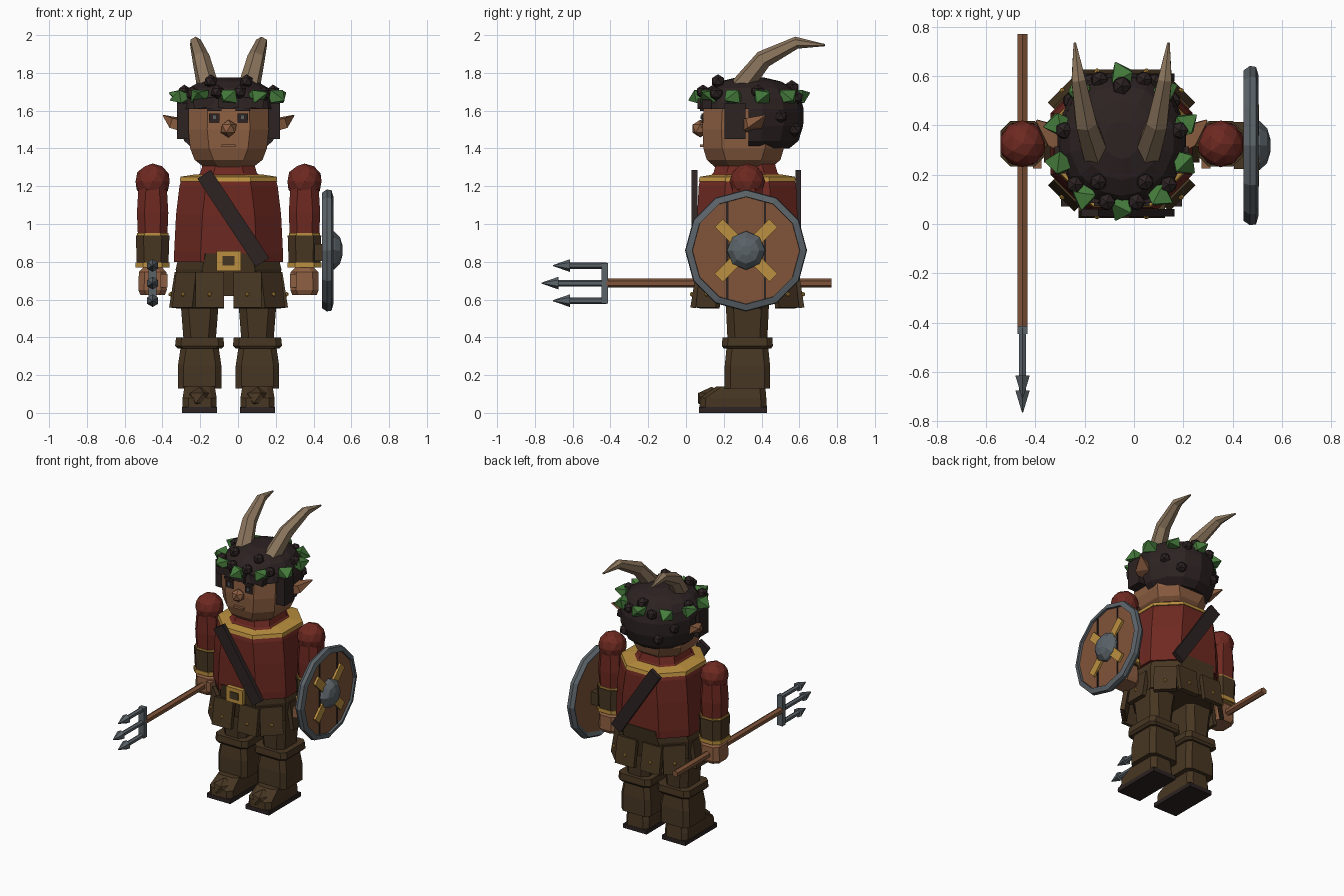
import bpy, bmesh, math
from mathutils import Vector, Matrix

if "Cube" in bpy.data.objects:
    bpy.data.objects.remove(bpy.data.objects["Cube"])

CX, CY = -0.05, 0.325


def material(name, r, g, b):
    m = bpy.data.materials.new(name)
    m.use_nodes = True
    m.diffuse_color = (r, g, b, 1)
    m.node_tree.nodes["Principled BSDF"].inputs["Base Color"].default_value = (r, g, b, 1)
    return m


SKIN = material("skin", 0.27, 0.115, 0.055)
RED = material("red_cloth", 0.155, 0.022, 0.015)
BROWN = material("brown_leather", 0.063, 0.037, 0.016)
DARK = material("dark_hair", 0.026, 0.016, 0.016)
HORN = material("horn", 0.26, 0.18, 0.11)
STEEL = material("steel", 0.105, 0.125, 0.14)
GOLD = material("gold", 0.50, 0.28, 0.05)
GREEN = material("leaf_green", 0.06, 0.20, 0.045)
WOOD = material("wood", 0.22, 0.09, 0.042)


def finish(name, bm, mat, matrix=None):
    bmesh.ops.recalc_face_normals(bm, faces=bm.faces)
    me = bpy.data.meshes.new(name)
    bm.to_mesh(me)
    bm.free()
    me.materials.append(mat)
    ob = bpy.data.objects.new(name, me)
    bpy.context.collection.objects.link(ob)
    if matrix:
        ob.matrix_world = matrix
    return ob


def skin_rings(name, rings, mat, matrix=None, closed=False):
    bm = bmesh.new()
    vs = [[bm.verts.new(p) for p in r] for r in rings]
    n = len(rings[0])
    pairs = list(zip(vs, vs[1:])) + ([(vs[-1], vs[0])] if closed else [])
    for a, b in pairs:
        for i in range(n):
            bm.faces.new((a[i], a[(i + 1) % n], b[(i + 1) % n], b[i]))
    if not closed:
        bm.faces.new(vs[0])
        bm.faces.new(vs[-1])
    return finish(name, bm, mat, matrix)


def loft(name, x, y, sections, mat, c=0.03):
    """Stack of bevelled rectangles; a section is z, half width, half depth, optional y shift."""
    rings = []
    for z, hx, hy, *dy in sections:
        yy, k = y + (dy[0] if dy else 0), min(c, hx * 0.6, hy * 0.6)
        corner = [(hx, hy - k), (hx - k, hy)]
        ring = [(a, b) for a, b in corner] + [(-a, b) for a, b in corner[::-1]]
        ring += [(-a, -b) for a, b in corner] + [(a, -b) for a, b in corner[::-1]]
        rings.append([(x + a, yy + b, z) for a, b in ring])
    return skin_rings(name, rings, mat)


def polygon(n, rx, ry, z):
    k = 1 / math.cos(math.pi / n)
    angles = [(i + 0.5) * math.tau / n for i in range(n)]
    return [(rx * k * math.cos(a), ry * k * math.sin(a), z) for a in angles]


def tube(name, pts, radii, mat, n=6, flat=1.0):
    """Sweep a polygon along a path."""
    pts = [Vector(p) for p in pts]
    rings = []
    for i, p in enumerate(pts):
        d = pts[min(i + 1, len(pts) - 1)] - pts[max(i - 1, 0)]
        q = d.to_track_quat('Z', 'Y')
        rings.append([p + q @ Vector(v) for v in polygon(n, radii[i], radii[i] * flat, 0)])
    return skin_rings(name, rings, mat)


def box(name, loc, size, mat, rot=Matrix()):
    bm = bmesh.new()
    bmesh.ops.create_cube(bm, size=1)
    bmesh.ops.scale(bm, vec=size, verts=bm.verts)
    return finish(name, bm, mat, Matrix.Translation(loc) @ rot)


def ball(name, loc, r, mat, sub=1, scale=(1, 1, 1)):
    bm = bmesh.new()
    bmesh.ops.create_icosphere(bm, subdivisions=sub, radius=r)
    bmesh.ops.scale(bm, vec=scale, verts=bm.verts)
    return finish(name, bm, mat, Matrix.Translation(loc))


def rot(angle, axis):
    return Matrix.Rotation(math.radians(angle), 4, axis)


# Legs and boots
for s, side in ((-1, "right"), (1, "left")):
    x = CX + s * 0.153
    box(side + "_sole", (x, 0.25, 0.015), (0.185, 0.36, 0.03), DARK)
    loft(side + "_shoe", x, 0.25, [(0.03, 0.09, 0.178), (0.08, 0.09, 0.175), (0.14, 0.08, 0.13, 0.04)], BROWN)
    ball(side + "_toe", (x, 0.135, 0.078), 0.08, BROWN, 1, (0.9, 1.05, 0.75))
    loft(side + "_boot", x, CY, [(0.13, 0.115, 0.12), (0.25, 0.115, 0.12), (0.35, 0.10, 0.11)], BROWN)
    loft(side + "_boot_cuff", x, CY, [(0.34, 0.115, 0.125), (0.355, 0.13, 0.135), (0.40, 0.125, 0.132)], BROWN)
    loft(side + "_thigh", x, CY, [(0.38, 0.085, 0.105), (0.55, 0.098, 0.113), (0.68, 0.11, 0.13)], BROWN, 0.04)

# Trousers, belt and skirt flaps
loft("hips", CX, CY, [(0.62, 0.26, 0.23), (0.76, 0.28, 0.255), (0.845, 0.26, 0.27)], BROWN, 0.14)
flaps = []
for s in (-1, 1):
    flaps += [(s * 0.10, -0.272, 0), (s * 0.10, 0.272, 180), (s * 0.225, -0.20, s * 45),
              (s * 0.225, 0.20, s * 135), (s * 0.285, 0, s * 90)]
for i, (dx, dy, turn) in enumerate(flaps):
    m = rot(turn, 'Z') @ rot(-9, 'X')
    p = Vector((CX + dx, CY + dy, 0.65))
    box("skirt_flap_%d" % i, p, (0.15, 0.03, 0.19), BROWN, m)
    ball("flap_stud_%d" % i, p + m @ Vector((0, -0.018, -0.025)), 0.013, GOLD)
box("buckle", (CX, 0.045, 0.805), (0.13, 0.03, 0.105), GOLD)
box("buckle_center", (CX, 0.028, 0.805), (0.065, 0.008, 0.05), BROWN)

# Tunic, trim, collar and shoulder strap
loft("tunic", CX, CY, [(0.80, 0.288, 0.262), (0.85, 0.288, 0.265), (1.05, 0.278, 0.265),
                       (1.20, 0.26, 0.258), (1.235, 0.25, 0.25)], RED, 0.14)
loft("gold_trim", CX, CY, [(1.225, 0.258, 0.258), (1.25, 0.255, 0.252), (1.262, 0.18, 0.18)], GOLD, 0.14)
loft("collar", CX, CY - 0.01, [(1.24, 0.185, 0.2), (1.27, 0.15, 0.17), (1.32, 0.135, 0.155)], RED, 0.07)
for y, name in ((0.045, "front_strap"), (0.595, "back_strap")):
    box(name, (-0.025, y, 1.03), (0.085, 0.03, 0.56), DARK, rot(-33.5, 'Y'))

# Arms
for s, side in ((-1, "right"), (1, "left")):
    x = CX + s * 0.402
    ball(side + "_shoulder", (x, CY, 1.225), 0.095, RED, 2)
    loft(side + "_sleeve", x, CY, [(0.94, 0.078, 0.08), (1.06, 0.083, 0.084), (1.21, 0.074, 0.078)], RED, 0.04)
    loft(side + "_sleeve_trim", x, CY, [(0.94, 0.083, 0.085), (0.952, 0.083, 0.085)], GOLD, 0.04)
    loft(side + "_bracer", x, CY, [(0.77, 0.083, 0.086), (0.94, 0.089, 0.091)], BROWN, 0.04)
    loft(side + "_cuff", x, CY, [(0.77, 0.09, 0.092), (0.797, 0.09, 0.092)], GOLD, 0.04)
    loft(side + "_hand", x, CY, [(0.625, 0.065, 0.07), (0.65, 0.075, 0.082), (0.745, 0.073, 0.08), (0.77, 0.05, 0.06)], SKIN)
    box(side + "_thumb", (x - s * 0.06, CY - 0.07, 0.70), (0.035, 0.06, 0.07), SKIN)

# Head and face
loft("head", CX, 0.305, [(1.30, 0.13, 0.15), (1.34, 0.18, 0.195), (1.40, 0.203, 0.213),
                         (1.50, 0.213, 0.218), (1.66, 0.21, 0.21)], SKIN, 0.1)
ball("nose", (CX, 0.075, 1.505), 0.047, SKIN)
box("mouth", (CX, 0.088, 1.415), (0.075, 0.03, 0.014), SKIN)
for s, side in ((-1, "right"), (1, "left")):
    x = CX + s * 0.075
    box(side + "_eye", (x, 0.086, 1.56), (0.055, 0.009, 0.05), DARK)
    box(side + "_pupil", (x, 0.08, 1.565), (0.016, 0.006, 0.02), STEEL)
    box(side + "_brow", (x, 0.083, 1.605), (0.075, 0.02, 0.014), DARK)
    tube(side + "_ear", [(CX + s * 0.21, 0.33, 1.515), (CX + s * 0.28, 0.36, 1.535), (CX + s * 0.345, 0.42, 1.575)],
         [0.05, 0.045, 0.004], SKIN, 4, 0.6)
    box(side + "_sideburn", (CX + s * 0.235, 0.26, 1.545), (0.075, 0.11, 0.19), DARK)

# Hair: a rounded cap over the top and a half dome behind
dome = [(1.40, 0.19), (1.44, 0.235), (1.52, 0.258), (1.61, 0.26), (1.67, 0.245), (1.72, 0.21),
        (1.755, 0.15), (1.775, 0.07)]
HAIR = Matrix.Translation((CX, 0.34, 0))
skin_rings("hair_cap", [polygon(14, r, r * 1.05, z) for z, r in dome[3:]], DARK, HAIR)
skin_rings("back_hair", [[(x, max(y, -0.01), z) for x, y, z in polygon(14, r, r * 1.06, z)]
                         for z, r in dome[:5]], DARK, HAIR)
for dx in (-0.13, 0, 0.13):
    box("fringe", (CX + dx, 0.085 + abs(dx) * 0.2, 1.64), (0.11, 0.05, 0.05), DARK, rot(dx * 60, 'Y'))

# Wreath of leaves
for i, a in enumerate((-90, -55, -19, 15, 50, 90, 130, 165, 199, 235)):
    d = Vector((math.cos(math.radians(a)), math.sin(math.radians(a)), 0))
    c = Vector((CX, 0.335, 1.675))
    e = d * 0.25
    side = Vector((-d.y, d.x, 0)) * (0.025 if i % 2 else -0.025)
    lift = Vector((0, 0, 0.02 if i % 2 else -0.02))
    tube("leaf_%d" % i, [c + e * 0.88 - side, c + e * 1.06, c + e * 1.28 + side + lift],
         [0.012, 0.046, 0.003], GREEN, 4, 0.75)

# Berries, in mirrored pairs of side offset, depth and height
for s in (-1, 1):
    for dx, y, z in ((0.095, 0.17, 1.755), (0.19, 0.16, 1.69), (0.06, 0.09, 1.70), (0.205, 0.50, 1.57),
                     (0.09, 0.585, 1.67), (0.235, 0.38, 1.70), (0.13, 0.575, 1.50)):
        ball("berry", (CX + s * dx, y, z), 0.038, DARK)
ball("back_berry", (CX, 0.56, 1.72), 0.042, DARK)

# Horns
for s, side in ((-1, "right"), (1, "left")):
    path = [(0.105, 0.28, 1.71), (0.145, 0.41, 1.873), (0.175, 0.585, 1.96), (0.19, 0.735, 1.947)]
    tube(side + "_horn", [(CX + s * x, y, z) for x, y, z in path], [0.052, 0.042, 0.028, 0.005], HORN)

# Trident
TX, TZ = -0.452, 0.687
tube("trident_shaft", [(TX, 0.77, TZ), (TX, -0.42, TZ)], [0.021, 0.021], WOOD)
box("trident_crossbar", (TX, -0.43, TZ), (0.042, 0.034, 0.215), STEEL)
for dz, tip in ((-0.093, -0.705), (0, -0.765), (0.093, -0.705)):
    z = TZ + dz
    tube("trident_prong", [(TX, -0.42, z), (TX, tip + 0.08, z)], [0.015, 0.015], STEEL)
    tube("trident_point", [(TX, tip + 0.09, z), (TX, tip, z)], [0.029, 0.002], STEEL)

# Shield, built flat and turned to face the side
SY = 0.318
SH = Matrix.Translation((0.46, SY, 0.86)) @ rot(90, 'Y')
TURN = SH @ rot(15, 'Z')
rim = [(0.27, 0.0), (0.295, -0.015), (0.312, 0.01), (0.308, 0.035), (0.275, 0.045)]
skin_rings("shield_rim", [polygon(12, r, r, z) for r, z in rim], STEEL, TURN, closed=True)
skin_rings("shield_board", [polygon(12, 0.29, 0.29, z) for z in (0.0, 0.03)], WOOD, TURN)
boss = [(0.095, 0.03), (0.092, 0.05), (0.065, 0.08), (0.025, 0.093)]
skin_rings("shield_boss", [polygon(8, r, r, z) for r, z in boss], STEEL, SH @ rot(22.5, 'Z'))
for dy in (-0.1, 0.1):
    box("plank_gap", (0.491, SY + dy, 0.86), (0.008, 0.012, 0.53), DARK)
for i in range(4):
    m = rot(45 + 90 * i, 'X')
    box("shield_brace_%d" % i, Vector((0.497, SY, 0.86)) + m @ Vector((0, 0, 0.135)), (0.018, 0.06, 0.14), GOLD, m)
box("shield_grip", (0.435, SY, 0.85), (0.06, 0.19, 0.09), BROWN)
